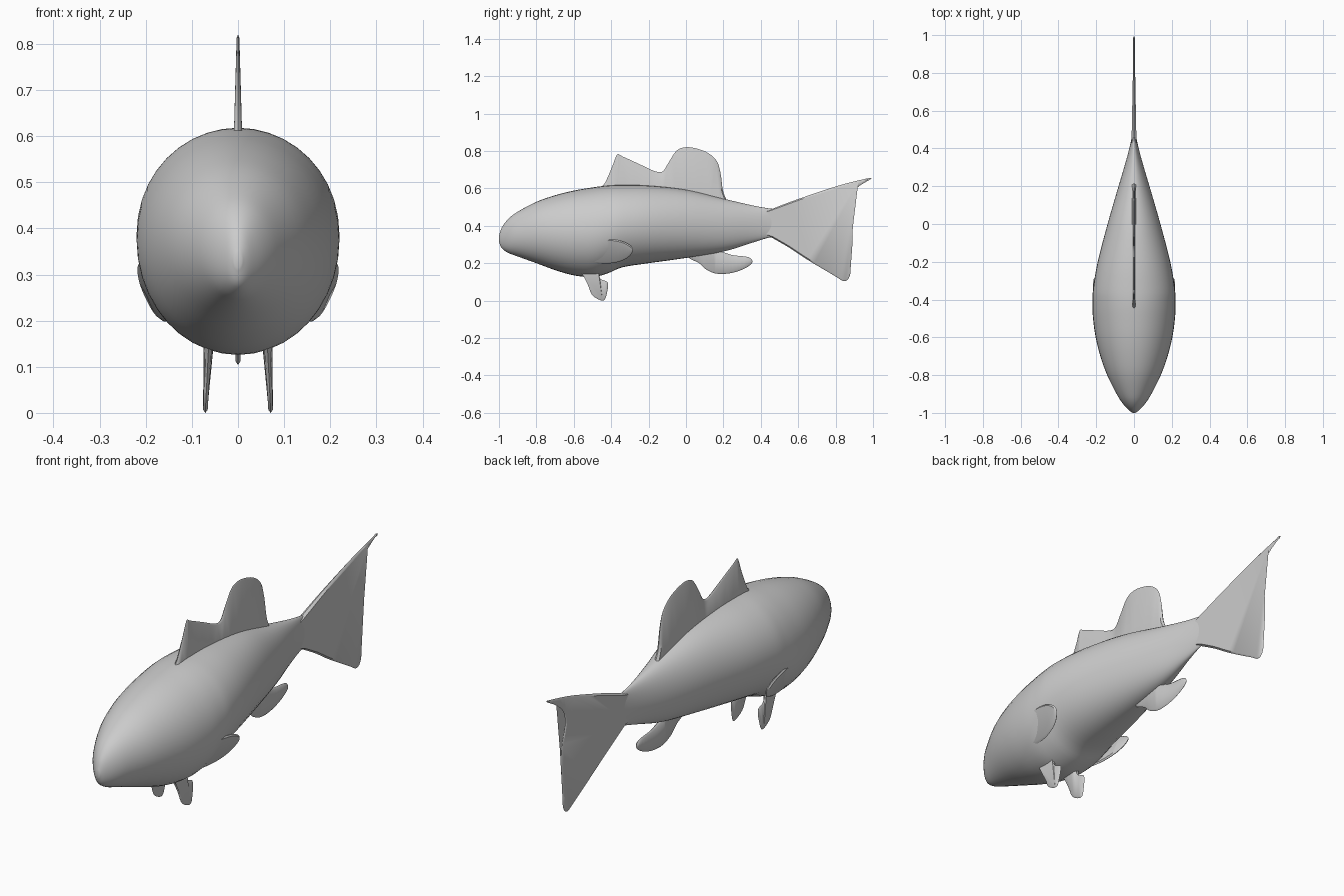
import bpy, bmesh, math
from mathutils import Vector

if "Cube" in bpy.data.objects:
    bpy.data.objects.remove(bpy.data.objects["Cube"])


def spline(pts, steps, closed):
    """Catmull-Rom smoothing of a list of tuples."""
    n, out = len(pts), []
    get = lambda i: Vector(pts[i % n] if closed else pts[max(0, min(n - 1, i))])
    for i in range(n if closed else n - 1):
        a, b, c, d = (get(i + k) for k in (-1, 0, 1, 2))
        for s in range(steps):
            t = s / steps
            out.append(0.5 * (2 * b + (c - a) * t + (2 * a - 5 * b + 4 * c - d) * t * t
                              + (3 * b - a - 3 * c + d) * t ** 3))
    if not closed:
        out.append(get(n - 1))
    return out


def finish(bm, name, angle):
    bmesh.ops.recalc_face_normals(bm, faces=bm.faces)
    me = bpy.data.meshes.new(name)
    bm.to_mesh(me)
    bm.free()
    ob = bpy.data.objects.new(name, me)
    bpy.context.collection.objects.link(ob)
    bpy.context.view_layer.objects.active = ob
    ob.select_set(True)
    bpy.ops.object.shade_smooth_by_angle(angle=math.radians(angle))
    ob.select_set(False)
    return ob


def fin(name, outline, thick, plane=lambda y, z: 0.0, rim=0.007):
    """Thin plate with a rounded rim; outline is (y, z), thick gives half thickness."""
    pts = spline(outline, 4, True)
    n = len(pts)
    area = sum(pts[i].cross(pts[(i + 1) % n]) for i in range(n))
    sign = 1 if area > 0 else -1
    bm = bmesh.new()
    rings = [[], [], []]
    for i, p in enumerate(pts):
        d = (pts[(i + 1) % n] - pts[i - 1]).normalized()
        q = p + Vector((-d.y, d.x)) * sign * rim
        t = thick(*q)
        rings[0].append(bm.verts.new((plane(*q) - t, q.x, q.y)))
        rings[1].append(bm.verts.new((plane(*p), p.x, p.y)))
        rings[2].append(bm.verts.new((plane(*q) + t, q.x, q.y)))
    for a, b in zip(rings, rings[1:]):
        for i in range(n):
            j = (i + 1) % n
            bm.faces.new((a[i], a[j], b[j], b[i]))
    caps = [bm.faces.new(rings[0]), bm.faces.new(rings[2])]
    bmesh.ops.triangulate(bm, faces=caps)
    return finish(bm, name, 50)


# Body: elliptical sections (y, bottom z, top z, half width)
stations = [(-1.0, .315, .345, .008), (-.985, .28, .39, .028), (-.95, .255, .437, .06),
            (-.9, .236, .475, .092), (-.8, .2, .528, .142), (-.7, .163, .563, .178),
            (-.6, .135, .588, .203), (-.5, .126, .605, .217), (-.42, .145, .615, .22),
            (-.34, .178, .618, .216), (-.2, .2, .615, .192), (0, .228, .593, .14),
            (.2, .262, .545, .082), (.35, .308, .51, .038), (.45, .338, .492, .014),
            (.5, .335, .49, .007)]
SIDES = 40
bm = bmesh.new()
rows = []
for y, lo, hi, w in spline(stations, 4, False):
    c, h = (lo + hi) / 2, (hi - lo) / 2
    rows.append([bm.verts.new((w * math.cos(a), y, c + h * math.sin(a)))
                 for a in (2 * math.pi * k / SIDES for k in range(SIDES))])
for r, s in zip(rows, rows[1:]):
    for k in range(SIDES):
        m = (k + 1) % SIDES
        bm.faces.new((r[k], r[m], s[m], s[k]))
bm.faces.new(rows[0])
bm.faces.new(rows[-1])
finish(bm, "body", 60)

# Tail fin
fin("tail_fin", [(.42, .47), (.46, .49), (.6, .543), (.8, .61), (.92, .642), (.995, .656),
                 (.93, .615), (.875, .565), (.863, .5), (.885, .42), (.89, .32), (.882, .2),
                 (.875, .13), (.845, .104), (.79, .135), (.65, .218), (.55, .284),
                 (.46, .336), (.42, .36)],
    lambda y, z: .013 - .009 * min(1, max(0, (y - .44) / .45)))

# Dorsal fin: pointed front lobe and rounded rear lobe
fin("dorsal_fin", [(-.46, .57), (-.45, .607), (-.43, .635), (-.395, .715), (-.368, .781),
                   (-.34, .771), (-.25, .73), (-.17, .693), (-.125, .69), (-.095, .735),
                   (-.05, .802), (0, .82), (.06, .812), (.12, .788), (.165, .745), (.185, .68),
                   (.197, .59), (.215, .54), (.22, .5), (0, .54), (-.25, .56)],
    lambda y, z: .003 + .03 * max(0, .8 - z))

# Anal fin
fin("anal_fin", [(0, .25), (.02, .225), (.07, .2), (.11, .165), (.17, .143), (.25, .149),
                 (.32, .175), (.355, .205), (.335, .232), (.25, .243), (.19, .262), (.1, .29)],
    lambda y, z: .006 + .05 * max(0, z - .22))

# Paired fins
for side, s in (("right", 1), ("left", -1)):
    fin("pectoral_fin_" + side,
        [(-.56, .31), (-.5, .322), (-.42, .33), (-.34, .317), (-.292, .29), (-.284, .265),
         (-.305, .235), (-.35, .21), (-.42, .198), (-.5, .203), (-.55, .22)],
        lambda y, z: .007,
        lambda y, z: s * (.178 + .37 * (z - .2) + .12 * (y + .28)))
    fin("pelvic_fin_" + side,
        [(-.57, .17), (-.55, .135), (-.525, .085), (-.505, .035), (-.475, .01), (-.44, .001),
         (-.424, .035), (-.418, .095), (-.455, .115), (-.468, .14), (-.47, .17)],
        lambda y, z: .005 + .12 * max(0, z - .11),
        lambda y, z: s * (.071 - .05 * z))
